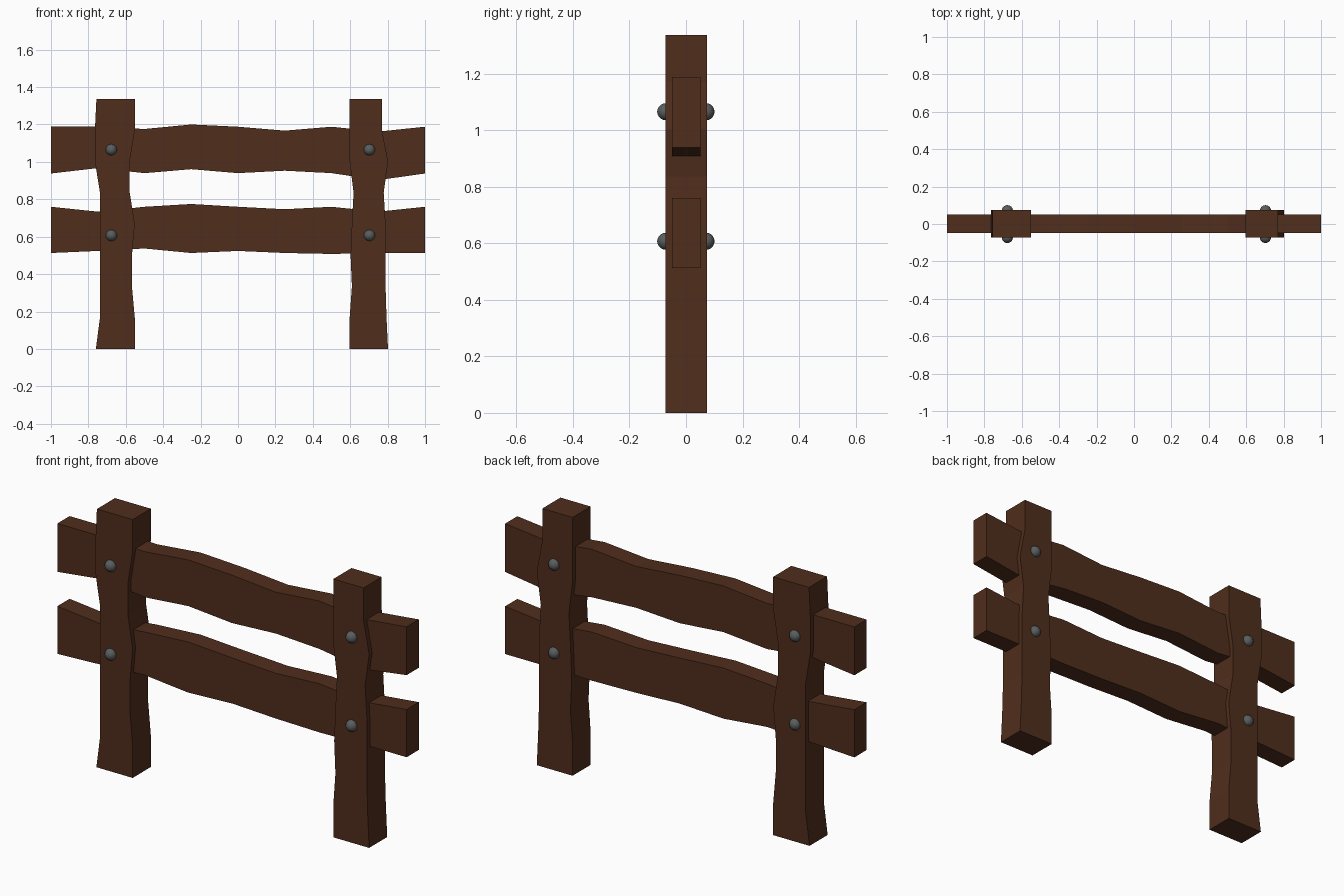
import bpy, bmesh

if "Cube" in bpy.data.objects:
    bpy.data.objects.remove(bpy.data.objects["Cube"])

def mat(name, col):
    m = bpy.data.materials.new(name)
    m.diffuse_color = col
    m.use_nodes = True
    m.node_tree.nodes["Principled BSDF"].inputs["Base Color"].default_value = m.diffuse_color
    return m

wood = mat("wood", (0.08, 0.027, 0.012, 1))
iron = mat("iron", (0.10, 0.11, 0.11, 1))

def board(name, sections, y0, y1):
    """Loft rectangles; each section is a pair of (x, z) edge points."""
    bm = bmesh.new()
    rings = [[bm.verts.new((p[0], y, p[1])) for p, y in
              ((a, y0), (b, y0), (b, y1), (a, y1))] for a, b in sections]
    for r, s in zip(rings, rings[1:]):
        for i in range(4):
            j = (i + 1) % 4
            bm.faces.new((r[i], r[j], s[j], s[i]))
    bm.faces.new(rings[0])
    bm.faces.new(rings[-1])
    bmesh.ops.recalc_face_normals(bm, faces=bm.faces)
    me = bpy.data.meshes.new(name)
    bm.to_mesh(me)
    bm.free()
    me.materials.append(wood)
    bpy.context.collection.objects.link(bpy.data.objects.new(name, me))

def post(name, left, right):
    zs = [1.337 * i / 8 for i in range(9)]
    board(name, [((l, z), (r, z)) for l, r, z in zip(left, right, zs)], -0.073, 0.075)

def rail(name, low, high):
    xs = [-1 + 0.25 * i for i in range(9)]
    board(name, [((x, a), (x, b)) for x, a, b in zip(xs, low, high)], -0.049, 0.051)

# Wavy posts
post("left_post",
     [-.76, -.738, -.738, -.738, -.738, -.738, -.765, -.765, -.757],
     [-.552, -.552, -.567, -.567, -.552, -.579, -.579, -.552, -.552])
post("right_post",
     [.597, .597, .609, .602, .609, .618, .597, .597, .597],
     [.802, .794, .789, .789, .789, .779, .802, .77, .77])

# Wavy rails running through the posts
rail("upper_rail",
     [.938, .967, .94, .961, .94, .953, .94, .903, .938],
     [1.188, 1.188, 1.176, 1.2, 1.188, 1.167, 1.188, 1.162, 1.188])
rail("lower_rail",
     [.513, .524, .537, .513, .524, .513, .508, .513, .513],
     [.76, .734, .76, .775, .76, .747, .76, .734, .76])

# Round bolt heads on both faces
for side, x in (("left", -.677), ("right", .703)):
    for level, z in (("upper", 1.065), ("lower", .607)):
        for face, y in (("front", -.072), ("back", .071)):
            bpy.ops.mesh.primitive_uv_sphere_add(segments=16, ring_count=10, radius=.03,
                                                 location=(x, y, z))
            o = bpy.context.object
            o.name = f"{side}_{level}_{face}_bolt"
            o.data.materials.append(iron)
            bpy.ops.object.shade_smooth()
